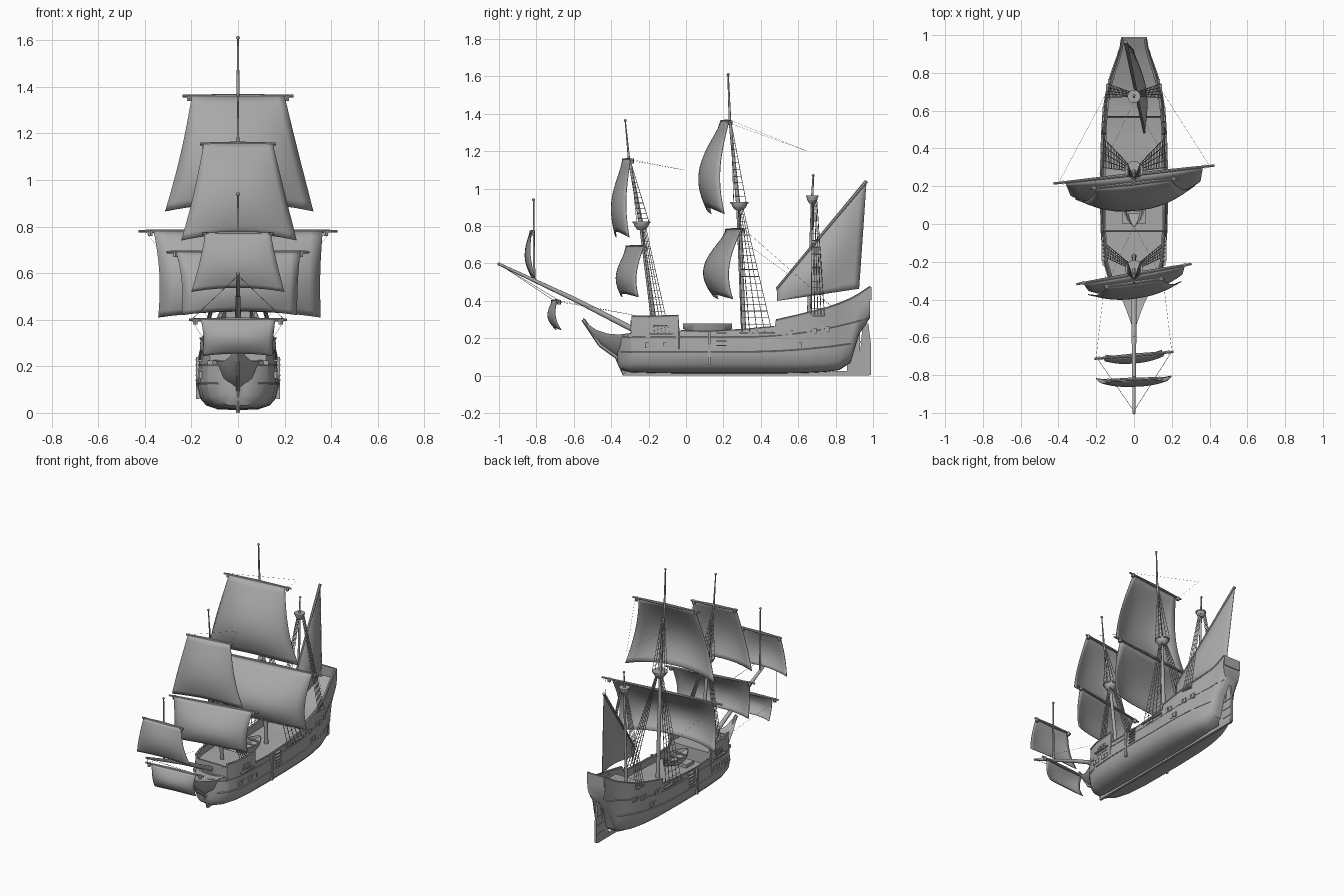
import bpy, bmesh, math
from mathutils import Vector, Matrix

cube = bpy.data.objects.get("Cube")
if cube:
    bpy.data.objects.remove(cube, do_unlink=True)

grey = bpy.data.materials.new("plain_grey")
grey.use_nodes = True
grey.diffuse_color = (0.4, 0.4, 0.4, 1)
grey.node_tree.nodes["Principled BSDF"].inputs["Base Color"].default_value = (0.4, 0.4, 0.4, 1)


def finish(name, bm, angle=40):
    bmesh.ops.recalc_face_normals(bm, faces=bm.faces)
    mesh = bpy.data.meshes.new(name)
    bm.to_mesh(mesh)
    bm.free()
    mesh.materials.append(grey)
    ob = bpy.data.objects.new(name, mesh)
    bpy.context.collection.objects.link(ob)
    bpy.ops.object.select_all(action='DESELECT')
    ob.select_set(True)
    bpy.context.view_layer.objects.active = ob
    bpy.ops.object.shade_smooth_by_angle(angle=math.radians(angle))
    return ob


def rod(bm, a, b, r1, r2=None, n=4):
    a, b = Vector(a), Vector(b)
    d = b - a
    m = Matrix.Translation((a + b) / 2) @ d.to_track_quat('Z', 'Y').to_matrix().to_4x4()
    bmesh.ops.create_cone(bm, cap_ends=True, segments=n, radius1=r1,
                          radius2=r1 if r2 is None else r2, depth=d.length, matrix=m)


def box(bm, c, s):
    bmesh.ops.create_cube(bm, size=1, matrix=Matrix.Translation(c) @ Matrix.Diagonal((*s, 1)))


def loft(bm, rings):
    vs = [[bm.verts.new(p) for p in r] for r in rings]
    n = len(vs[0])
    for r, q in zip(vs, vs[1:]):
        for i in range(n):
            bm.faces.new((r[i], r[(i + 1) % n], q[(i + 1) % n], q[i]))
    bm.faces.new(vs[0])
    bm.faces.new(vs[-1])


def patch(name, f, n=14):
    bm = bmesh.new()
    g = [[bm.verts.new(f(i / n, j / n)) for i in range(n + 1)] for j in range(n + 1)]
    for j in range(n):
        for i in range(n):
            bm.faces.new((g[j][i], g[j][i + 1], g[j + 1][i + 1], g[j + 1][i]))
    ob = finish(name, bm, 60)
    mod = ob.modifiers.new("cloth", 'SOLIDIFY')
    mod.thickness = .004
    mod.offset = 0


# Hull stations: y, half width, bottom, sheer, deck
STATIONS = [
    (-.365, .03, .06, .215, .2), (-.345, .085, .03, .22, .2), (-.295, .13, .018, .225, .2),
    (-.29, .132, .018, .315, .275), (-.2, .16, .015, .315, .275), (-.04, .172, .012, .32, .275),
    (-.035, .172, .012, .24, .19), (.1, .175, .012, .235, .19), (.3, .175, .012, .245, .2),
    (.475, .17, .012, .262, .21), (.48, .17, .012, .295, .21), (.565, .164, .013, .315, .22),
    (.57, .164, .013, .315, .285), (.65, .155, .015, .335, .29), (.75, .135, .02, .36, .315),
    (.82, .112, .03, .385, .34), (.88, .09, .07, .41, .36), (.925, .078, .22, .435, .38),
    (.985, .068, .31, .475, .41)]


def station(y):
    for a, b in zip(STATIONS, STATIONS[1:]):
        if a[0] <= y <= b[0]:
            t = (y - a[0]) / (b[0] - a[0])
            return [p + (q - p) * t for p, q in zip(a, b)]
    return STATIONS[-1]


def outer(st):
    y, w, zb, s, d = st
    k = min(1, (s - zb) / .2)
    prof = [(.5, .003), (.78, .02), (.93, .05), (1, .1), (1, .13)]
    return [(w * a, zb + k * b) for a, b in prof] + [(w * .93, s)]


def surf(y, z):
    pts = outer(station(y))
    for a, b in zip(pts, pts[1:]):
        if a[1] <= z <= b[1]:
            return a[0] + (b[0] - a[0]) * (z - a[1]) / (b[1] - a[1])
    return pts[-1][0] if z > pts[-1][1] else pts[0][0]


bm = bmesh.new()
rings = []
for st in STATIONS:
    y, w, zb, s, d = st
    wi = w * .93 - .012
    half = outer(st) + [(wi, s), (wi, d)]
    rings.append([(0, y, zb)] + [(x, y, z) for x, z in half] + [(0, y, d)]
                 + [(-x, y, z) for x, z in reversed(half)])
loft(bm, rings)
finish("hull", bm, 35)

# Beakhead under the bowsprit: y, half width, low z, high z
bm = bmesh.new()
loft(bm, [[(0, y, a), (w * .7, y, a + (b - a) * .4), (w, y, b), (0, y, b - .01),
           (-w, y, b), (-w * .7, y, a + (b - a) * .4)] for y, w, a, b in
          [(-.28, .11, .1, .23), (-.36, .085, .1, .22), (-.42, .055, .145, .225),
           (-.48, .032, .19, .245), (-.53, .014, .25, .28), (-.55, .006, .285, .31)]])
finish("beakhead", bm)

# Keel, stem and rudder
bm = bmesh.new()
box(bm, (0, .32, .012), (.016, 1.32, .024))
box(bm, (0, .895, .13), (.014, .07, .23))
for a, b in [((-.33, .01), (-.37, .1)), ((-.37, .1), (-.46, .165)), ((-.46, .165), (-.55, .3))]:
    rod(bm, (0, *a), (0, *b), .011, n=6)
finish("keel_and_stem", bm)
bm = bmesh.new()
loft(bm, [[(x, y, z) for y, z in [(.92, .005), (.99, .005), (.99, .16), (.975, .28), (.945, .28)]]
          for x in (-.007, .007)])
for z in (.06, .12, .18):
    box(bm, (0, .945, z), (.02, .07, .01))
finish("rudder", bm)

# Wales, cap rails, gun ports, ladders and channels
bm = bmesh.new()
lines = [(lambda y: .125 + .13 * max(0, y - .3) ** 2, .005, -.345, .88),
         (lambda y: .205 + .22 * max(0, y - .3) ** 2, .004, -.345, .97),
         (lambda y: station(y)[3], .006, -.29, -.04), (lambda y: station(y)[3], .005, -.03, .47),
         (lambda y: station(y)[3], .006, .482, .985)]
for side in (1, -1):
    for f, r, y0, y1 in lines:
        ys = [y0 + (y1 - y0) * i / 24 for i in range(25)]
        ps = [(side * surf(y, f(y)), y, f(y)) for y in ys]
        for a, b in zip(ps, ps[1:]):
            rod(bm, a, b, r, n=5)
    for y, z in [(-.19, .162), (-.095, .162), (.36, .225), (.54, .23), (.67, .24), (.74, .25), (.59, .165)]:
        for dy in (-.016, .016):
            box(bm, (side * surf(y, z), y + dy, z), (.012, .025, .03))
    for i in range(5):
        box(bm, (side * surf(.19, .2), .19, .14 + .022 * i), (.03, .055, .006))
    box(bm, (side * .173, .125, .15), (.014, .014, .18))
    for y, l, z in [(-.13, .13, .225), (.38, .19, .23), (.7, .08, .32)]:
        box(bm, (side * surf(y, z), y, z), (.025, l, .008))
finish("hull_fittings", bm)

# Deck furniture: hatch, bulkheads, stern rail
bm = bmesh.new()
box(bm, (0, .04, .2), (.12, .08, .025))
box(bm, (0, -.29, .25), (.22, .012, .09))
box(bm, (0, .985, .44), (.13, .012, .07))
box(bm, (0, -.3, .215), (.26, .02, .02))
finish("deck_fittings", bm)

# Ship's boat amidships
bm = bmesh.new()
boat = []
for i in range(9):
    t = i / 4 - 1
    w = .055 * (1 - abs(t) ** 2.5) + .004
    lo = .22 + .03 * t * t
    boat.append([(x * w, .115 + .13 * t, z) for x, z in
                 [(0, lo), (.75, lo + .012), (1, .278), (.85, .278), (.6, lo + .02),
                  (-.6, lo + .02), (-.85, .278), (-1, .278), (-.75, lo + .012)]])
loft(bm, boat)
for y in (.06, .12, .18):
    box(bm, (0, y, .268), (.08, .015, .006))
finish("ships_boat", bm)

# Masts as (y, z, radius) paths
MASTS = {"main": [(.31, .19, .014), (.28, .9, .011), (.235, 1.36, .007), (.225, 1.61, .004)],
         "fore": [(-.165, .22, .013), (-.24, .8, .01), (-.305, 1.16, .006), (-.325, 1.365, .003)],
         "mizzen": [(.655, .28, .01), (.675, .95, .007), (.68, 1.07, .004)],
         "sprit": [(-.812, .5, .007), (-.815, .94, .004)],
         "bowsprit": [(-.22, .215, .016), (-.6, .41, .013), (-1, .597, .007)]}
for name, path in MASTS.items():
    bm = bmesh.new()
    for a, b in zip(path, path[1:]):
        rod(bm, (0, *a[:2]), (0, *b[:2]), a[2], b[2], 10)
    bmesh.ops.create_uvsphere(bm, u_segments=8, v_segments=6, radius=.008,
                              matrix=Matrix.Translation((0, *path[-1][:2])))
    finish(name if name == "bowsprit" else name + "_mast", bm)

# Crow's nests
for name, y, z, r in [("main", .285, .885, .045), ("fore", -.238, .78, .044), ("mizzen", .675, .92, .032)]:
    bm = bmesh.new()
    rod(bm, (0, y, z), (0, y, z + .02), r * .5, r * .85, 16)
    rod(bm, (0, y, z + .02), (0, y, z + .04), r * .85, r, 16)
    rod(bm, (0, y, z + .036), (0, y, z + .044), r * 1.08, n=16)
    finish(name + "_crows_nest", bm)

# Square sails: y, z top, z foot, half top, half foot, yard half, belly, aft drift of foot, yaw degrees
SAILS = {"main_course": (.262, .78, .41, .365, .35, .43, .155, 0, 6.4),
         "main_topsail": (.215, 1.36, .865, .2, .32, .24, .135, 0, 6.4),
         "fore_course": (-.265, .69, .42, .27, .25, .31, .09, 0, 10),
         "fore_topsail": (-.31, 1.155, .74, .15, .25, .165, .075, 0, 8),
         "sprit_topsail": (-.822, .77, .52, .14, .2, .155, .04, .03, 2),
         "spritsail": (-.695, .4, .245, .16, .15, .21, .045, .035, 5)}
for name, (y, zt, zf, wt, wf, wy, belly, drift, yaw) in SAILS.items():
    turn = Matrix.Translation((0, y, 0)) @ Matrix.Rotation(math.radians(yaw), 4, 'Z')

    def cloth(u, v):
        u = 2 * u - 1
        x = u * (wt + (wf - wt) * v - .03 * wt * math.sin(math.pi * v))
        sag = belly * math.sin(math.pi * .77 * v) * (1 - .58 * abs(u) ** 2.5)
        z = zt - (zt - zf) * v * (1 - .07 * (1 - u * u) * v)
        return turn @ Vector((x, drift * v * v - .008 - sag, z))
    patch(name, cloth)
    bm = bmesh.new()
    for s in (1, -1):
        rod(bm, turn @ Vector((0, 0, zt)), turn @ Vector((s * wy, 0, zt)), .01, .006, 8)
        rod(bm, turn @ Vector((s * wy * .88, 0, zt - .02)), turn @ Vector((s * wy * .88, 0, zt + .005)), .011, n=6)
    finish(name + "_yard", bm)

# Lateen sail on the mizzen with its slanting yard
lo, hi = Vector((.055, .485, .465)), Vector((-.045, .965, 1.04))
foot0, foot1 = Vector((.055, .487, .4)), Vector((-.005, .925, .465))


def lateen(t, v):
    p = lo.lerp(hi, t).lerp(foot0.lerp(foot1, t), v)
    p.x += .045 * math.sin(math.pi * v * .8) * math.sin(math.pi * t)
    return p


patch("lateen_sail", lateen)
bm = bmesh.new()
rod(bm, lo, hi, .007, .01, 8)
finish("lateen_yard", bm)

# Shrouds and ratlines: mast y, nest z, first and last foot y, foot z
ropes = bmesh.new()
for y, z, y0, y1, zf in [(.28, .9, .3, .46, .235), (-.238, .79, -.17, -.09, .23), (.675, .94, .67, .74, .325)]:
    for s in (1, -1):
        tops = [Vector((s * .018, y + .006 * i, z)) for i in range(5)]
        feet = [(y0 + (y1 - y0) * i / 4) for i in range(5)]
        feet = [Vector((s * (surf(f, zf) + .006), f, zf)) for f in feet]
        for a, b in zip(tops, feet):
            rod(ropes, a, b, .0022)
        n = int((z - zf) / .036)
        for k in range(1, n):
            rod(ropes, tops[0].lerp(feet[0], k / n), tops[4].lerp(feet[4], k / n), .0016)
# Upper shrouds from nest rim to masthead
for y, z, yt, zt in [(.28, .925, .237, 1.35), (-.238, .815, -.3, 1.14)]:
    for s in (1, -1):
        a = [Vector((s * .035, y + d, z)) for d in (-.025, .008, .042)]
        top = Vector((0, yt + .005, zt))
        for p in a:
            rod(ropes, p, top, .0018)
        for k in range(1, 11):
            rod(ropes, a[0].lerp(top, k / 12), a[2].lerp(top, k / 12), .0014)
# Stays and braces
for s in (1, -1):
    for a, b, r in [((.4, .262 + s * .045, .785), (.1, .78, .37), .0006),
                    ((.2, -.69 + s * .015, .4), (0, -.99, .59), .0012),
                    ((.2, -.69 + s * .015, .4), (.15, -.26, .32), .0006),
                    ((.22, .215 + s * .025, 1.365), (0, .65, 1.2), .0005),
                    ((.15, -.31 + s * .02, 1.155), (0, -.01, 1.1), .0005)]:
        rod(ropes, (s * a[0], *a[1:]), (s * b[0], *b[1:]), r)
finish("rigging", ropes)
